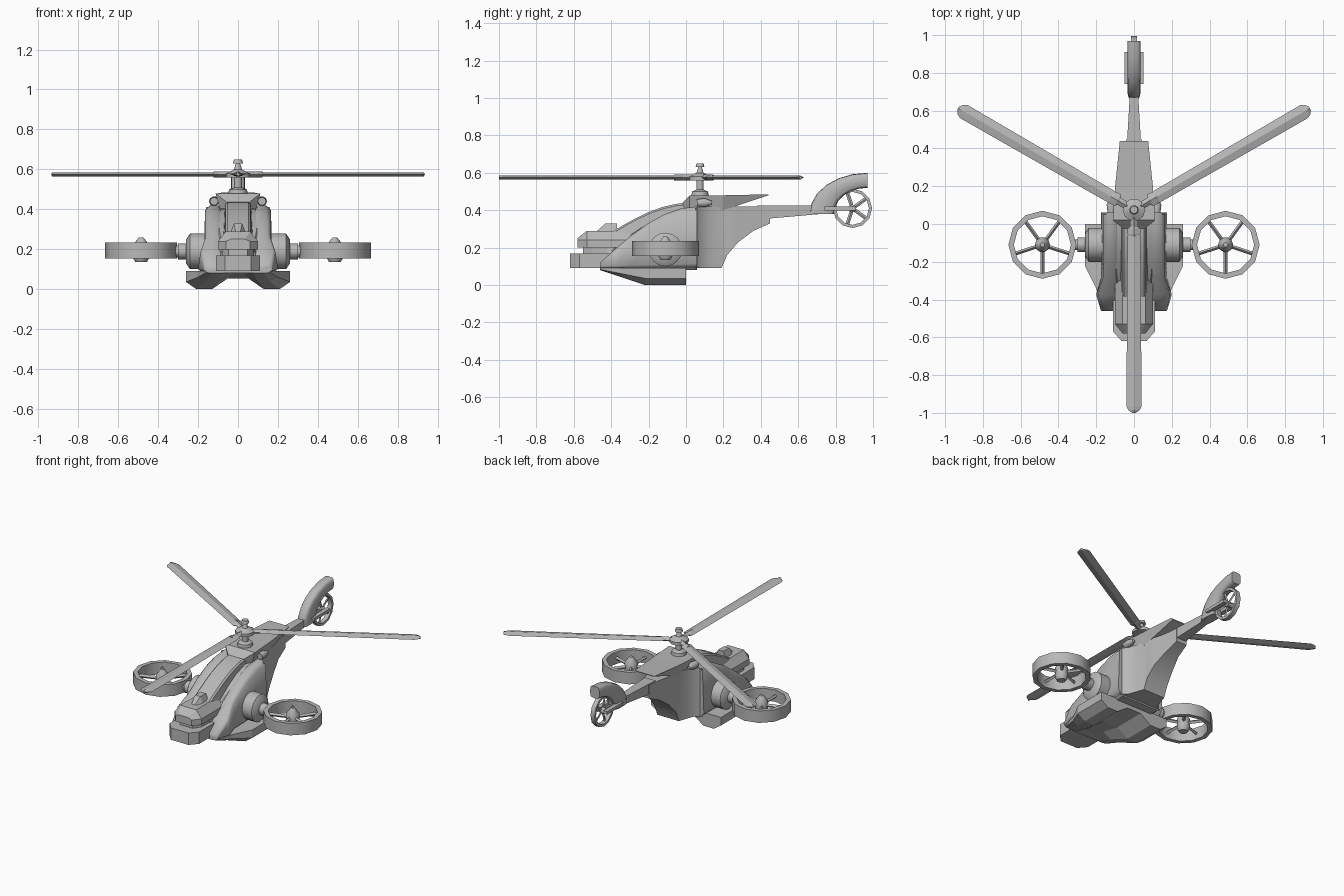
import bpy, bmesh
from math import pi, sin, cos, radians, copysign, sqrt
from mathutils import Vector, Matrix

if "Cube" in bpy.data.objects:
    bpy.data.objects.remove(bpy.data.objects["Cube"])

grey = bpy.data.materials.new("plain grey")
grey.use_nodes = True
grey.diffuse_color = (.48, .48, .48, 1)
grey.node_tree.nodes["Principled BSDF"].inputs["Base Color"].default_value = grey.diffuse_color

UPRIGHT = Matrix()
ALONG_X = Matrix.Rotation(pi / 2, 4, 'Y')
ALONG_Y = Matrix.Rotation(-pi / 2, 4, 'X')


def loft(name, rings, smooth=0, closed=False, matrix=UPRIGHT):
    """Skin a list of equal rings; cap the ends unless closed."""
    bm = bmesh.new()
    rows = [[bm.verts.new(matrix @ Vector(point)) for point in ring] for ring in rings]
    count = len(rows[0])
    pairs = list(zip(rows, rows[1:]))
    if closed:
        pairs.append((rows[-1], rows[0]))
    else:
        bm.faces.new(rows[0])
        bm.faces.new(rows[-1])
    for near, far in pairs:
        for i in range(count):
            j = (i + 1) % count
            bm.faces.new((near[i], near[j], far[j], far[i]))
    bmesh.ops.remove_doubles(bm, verts=bm.verts, dist=.0005)
    bmesh.ops.recalc_face_normals(bm, faces=bm.faces)
    mesh = bpy.data.meshes.new(name)
    bm.to_mesh(mesh)
    bm.free()
    mesh.materials.append(grey)
    part = bpy.data.objects.new(name, mesh)
    bpy.context.collection.objects.link(part)
    if smooth:
        bpy.ops.object.select_all(action='DESELECT')
        part.select_set(True)
        bpy.context.view_layer.objects.active = part
        bpy.ops.object.shade_smooth_by_angle(angle=radians(smooth))


def section(y, bottom, top, inner, outer, taper=1, cut=0):
    """Cross-section with cut corners, its top narrowed by taper."""
    high_in, high_out = inner * taper, outer * taper
    return [(x, y, z) for x, z in (
        (inner + cut, bottom), (outer - cut, bottom), (outer, bottom + cut),
        (high_out, top - cut), (high_out - cut, top), (high_in + cut, top),
        (high_in, top - cut), (inner, bottom + cut))]


def body(name, rows, taper=1, cut=0, smooth=0):
    """Symmetric loft from rows of y, bottom, top and half width."""
    loft(name, [section(y, bottom, top, -width, width, taper, cut)
                for y, bottom, top, width in rows], smooth)


def block(name, front, back, bottom, top, width, taper=1):
    """Block with a narrowed, lowered front."""
    brow = bottom + (top - bottom) * taper ** 3
    body(name, [(front, bottom, brow, width * .6), (front + .05, bottom, top, width),
                (back, bottom, top, width)], taper)


def arch(front, back, low, high, steps=6):
    """Points along a top line that rises steeply, then levels off."""
    for k in range(steps + 1):
        t = k / steps
        yield t, front + (back - front) * t, low + (high - low) * sin(t * pi / 2)


def circle(radius, height, sides):
    angles = [2 * pi * i / sides for i in range(sides)]
    return [(radius * cos(a), radius * sin(a), height) for a in angles]


def lathe(name, profile, matrix, sides=10, closed=False):
    loft(name, [circle(r, h, sides) for r, h in profile], 40, closed, matrix)


def spar(name, rows, depth, matrix):
    """Thin diamond-section arm from rows of distance and half width."""
    loft(name, [[(r, -w, 0), (r, 0, depth), (r, w, 0), (r, 0, -depth)] for r, w in rows],
         matrix=matrix)


def fan(name, matrix, radius, depth, hub):
    """Ducted fan with a flat-topped ring, a spinner and five vanes."""
    inside = radius * .84
    rim = [(inside, -depth), (radius, -depth), (radius, depth), (inside, depth)]
    lathe(name + "_duct", rim, matrix, 12, True)
    lathe(name + "_hub", [(hub * .7, -depth * 1.5), (hub, -depth), (hub, depth * .7),
                          (hub * .3, depth * 1.6)], matrix)
    for k in range(5):
        turn = matrix @ Matrix.Rotation(2 * pi * k / 5 - pi / 2, 4, 'Z')
        spar(name + "_vane", [(hub * .8, .01), (radius * .9, .01)], depth * .3, turn)


# Hull, rear keel, tail boom and canopy spine
body("front_hull", [(y, .08, top, .09 + .06 * t) for t, y, top in arch(-.46, .06, .14, .41)],
     taper=.9, cut=.01, smooth=30)
body("rear_hull", [(.05, .09, .41, .16), (.08, .09, .42, .12), (.13, .09, .42, .1),
                   (.19, .09, .42, .08), (.22, .16, .42, .08), (.28, .23, .42, .07),
                   (.36, .29, .42, .05), (.45, .33, .42, .04)], smooth=40)
body("tail_boom", [(.38, .35, .425, .04), (.72, .38, .425, .02)])
body("canopy", [(y, .15, top, .09) for t, y, top in arch(-.42, .02, .27, .44)],
     taper=.7, cut=.01, smooth=25)

# Stepped nose
block("chin", -.62, -.28, .09, .17, .11)
block("nose_neck", -.55, -.3, .16, .21, .08)
block("nose_block", -.58, -.3, .2, .24, .1)
block("nose_cap", -.58, -.3, .24, .29, .1, taper=.6)
block("sensor", -.48, -.37, .28, .33, .04, taper=.5)

# Wedge roof with a pointed front
body("roof", [(-.04, .4, .42, .03), (.02, .4, .48, .09), (.2, .4, .48, .08),
              (.44, .48, .485, .06)], taper=1.25)

for side, sign in (("left", 1), ("right", -1)):
    mirror = Matrix.Diagonal((sign, 1, 1, 1))

    # Swept, rounded side shell, flared near its front
    loft(side + "_shell", [section(y, .09, top, .08, .2 if 0 < t < .2 else .175, .94,
                                   .01 + .015 * t)
         for t, y, top in arch(-.46, .06, .12, .42)], 60, matrix=mirror)

    # Belly sponson
    outline = ((0, 0), (1, 0), (1, .6), (.8, 1), (.5, 1), (.2, .4), (0, .4))
    loft(side + "_sponson", [[(width * u, y, .09 - depth * v) for u, v in outline]
         for y, width, depth in ((-.46, .16, .01), (-.34, .2, .05), (-.22, .26, .09),
                                 (0, .26, .09))], matrix=mirror)

    # Engine pod, fan arm and side fan
    pod = mirror @ Matrix.Translation((0, -.11, .19)) @ ALONG_X
    lathe(side + "_engine_pod", [(.09, .12), (.09, .24), (.06, .26)], pod, 16)
    lathe(side + "_fan_arm", [(.04, .25), (.04, .3), (.03, .3), (.03, .32)], pod)
    fan(side + "_fan", mirror @ Matrix.Translation((.485, -.11, .195)), .18, .04, .04)

    # Roof intake and tail fan bracket
    intake = mirror @ Matrix.Translation((.12, .1, .44)) @ ALONG_Y
    lathe(side + "_intake", [(.02, -.04), (.025, 0), (.01, .04)], intake)
    loft(side + "_tail_bracket", [section(y, .4, .42, .02, .05) for y in (.74, .91)],
         matrix=mirror)

# Curved tail fin, a quarter sweep of rounded box sections
fin = []
for k in range(7):
    sweep = pi / 2 * k / 6
    outer = Vector((0, .97 - .31 * cos(sweep), .38 + .22 * sin(sweep)))
    inner = Vector((0, .97 - .18 * cos(sweep), .38 + .14 * sin(sweep)))
    fin.append([outer.lerp(inner, (1 - copysign(sqrt(abs(u)), u)) / 2)
                + Vector((copysign(sqrt(abs(v)), v) * .035, 0, 0))
                for u, v, _ in circle(1, 0, 12)])
loft("tail_fin", fin, 50)
fan("tail_fan", Matrix.Translation((0, .89, .41)) @ ALONG_X, .105, .015, .02)

# Rotor mast
axis = Matrix.Translation((0, .075, 0))
lathe("rotor_mast", [(.05, .47), (.045, .5), (.02, .51), (.02, .56), (.06, .56), (.06, .58),
                     (.02, .6), (.01, .63), (.025, .63), (.02, .65)], axis)

# Three main blades with root grips
for k in range(3):
    turn = axis @ Matrix.Translation((0, 0, .575)) @ Matrix.Rotation(2 * pi * k / 3 - pi / 2, 4, 'Z')
    spar("main_blade", [(.1, .02), (.14, .035), (1.04, .04), (1.06, .03), (1.075, .01)], .01, turn)
    spar("blade_grip", [(.03, .02), (.09, .02), (.1, .035), (.13, .035), (.14, .02)], .015, turn)
